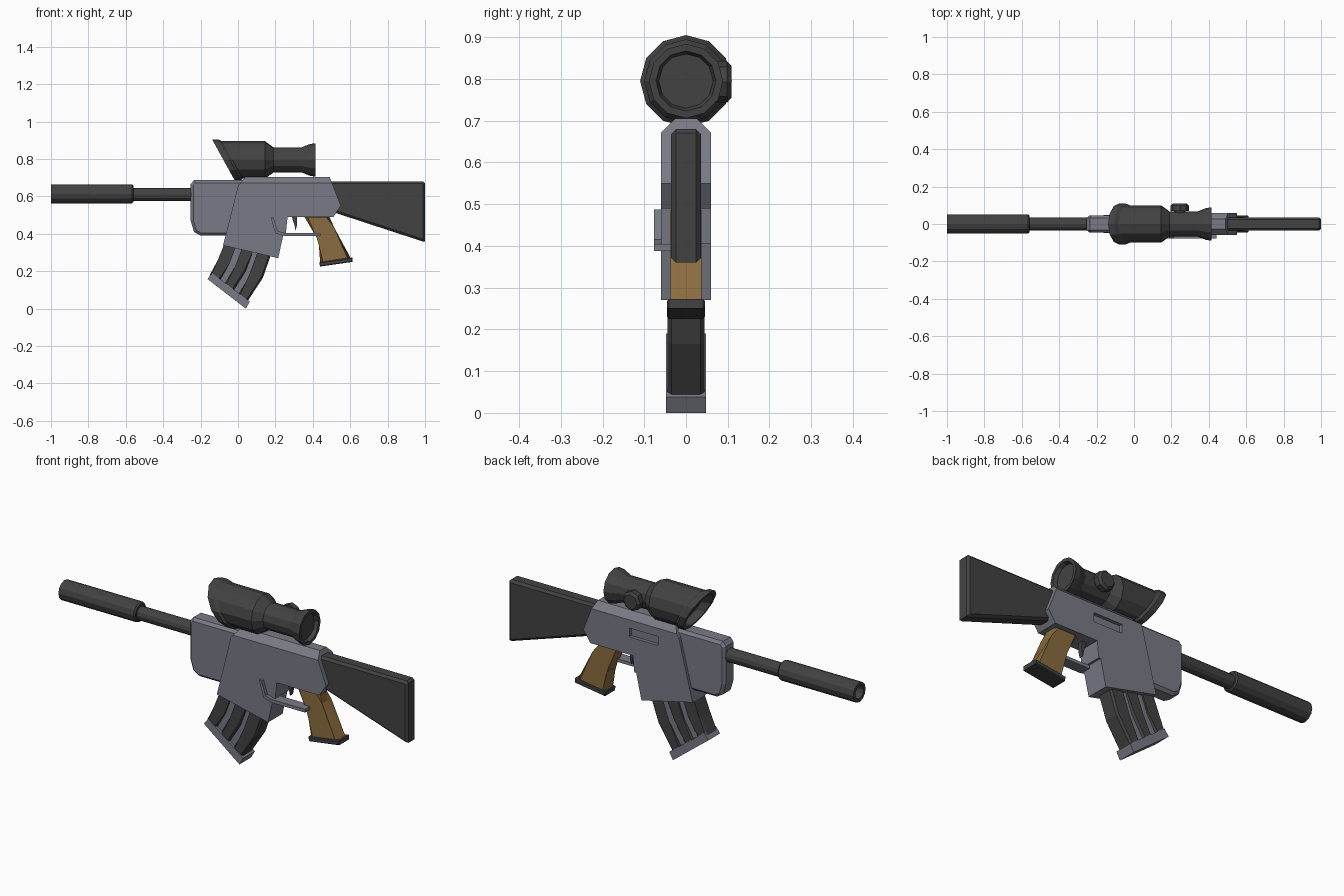
import bpy, bmesh, math
from mathutils import Vector

if "Cube" in bpy.data.objects:
    bpy.data.objects.remove(bpy.data.objects["Cube"])


def material(name, rgb):
    m = bpy.data.materials.new(name)
    m.diffuse_color = (*rgb, 1)
    m.use_nodes = True
    m.node_tree.nodes["Principled BSDF"].inputs["Base Color"].default_value = m.diffuse_color
    return m


STEEL = material("blue_grey_metal", (0.19, 0.195, 0.235))
DARK = material("dark_polymer", (0.055, 0.055, 0.055))
WOOD = material("wood", (0.26, 0.15, 0.05))


def finish(bm, name, mat):
    bmesh.ops.recalc_face_normals(bm, faces=bm.faces)
    mesh = bpy.data.meshes.new(name)
    bm.to_mesh(mesh)
    bm.free()
    mesh.materials.append(mat)
    ob = bpy.data.objects.new(name, mesh)
    bpy.context.collection.objects.link(ob)
    return ob


def plate(name, pts, y0, y1, mat, bevel=0, top_chamfer=None):
    """Side profile (x, z) extruded from y0 to y1."""
    bm = bmesh.new()
    loops = [[bm.verts.new((x, y, z)) for x, z in pts] for y in (y0, y1)]
    n = len(pts)
    for loop in loops:
        bm.faces.new(loop)
    for i in range(n):
        j = (i + 1) % n
        bm.faces.new((loops[0][i], loops[0][j], loops[1][j], loops[1][i]))
    outline = [e for e in bm.edges if abs(e.verts[0].co.y - e.verts[1].co.y) < 1e-5]
    if top_chamfer:
        zmin, bevel = top_chamfer
        outline = [e for e in outline if all(v.co.z > zmin for v in e.verts)]
    if bevel:
        bmesh.ops.bevel(bm, geom=outline, offset=bevel, segments=1,
                        affect='EDGES', clamp_overlap=True)
    return finish(bm, name, mat)


def lathe(name, rings, centre, mat, sides=12, axis='X'):
    """Rings of (position, radius, slant) around an axis, capped at both ends."""
    bm = bmesh.new()
    loops = []
    for p, r, slant in rings:
        loop = []
        for i in range(sides):
            a = 2 * math.pi * i / sides
            c, s = r * math.cos(a), r * math.sin(a)
            co = (p - slant * s, c, s) if axis == 'X' else (c, p, s)
            loop.append(bm.verts.new(Vector(co) + Vector(centre)))
        loops.append(loop)
    for a, b in zip(loops, loops[1:]):
        for i in range(sides):
            j = (i + 1) % sides
            bm.faces.new((a[i], a[j], b[j], b[i]))
    bm.faces.new(loops[0])
    bm.faces.new(loops[-1])
    return finish(bm, name, mat)


# Barrel and hollow suppressor
lathe("barrel", [(-0.6, 0.035, 0), (-0.2, 0.035, 0)], (0, 0, 0.61), DARK)
lathe("suppressor", [(-0.95, 0.034, 0), (-1, 0.034, 0), (-1, 0.051, 0),
                     (-0.567, 0.051, 0), (-0.56, 0.045, 0)], (0, 0, 0.614), DARK)

# Handguard
plate("handguard", [(-0.253, 0.665), (-0.235, 0.687), (0.04, 0.687), (0.04, 0.6),
                    (-0.045, 0.39), (-0.2, 0.39), (-0.235, 0.41), (-0.253, 0.47)],
      -0.045, 0.045, STEEL, 0.014)

# Receiver with chamfered top and recessed ejection port
receiver = plate("receiver", [
    (0.04, 0.705), (0.49, 0.705), (0.55, 0.55), (0.51, 0.49), (0.265, 0.49),
    (0.256, 0.405), (0.245, 0.405), (0.215, 0.27), (-0.08, 0.338),
    (-0.05, 0.455), (0.0, 0.655)], -0.06, 0.06, STEEL, top_chamfer=(0.7, 0.034))
cutter = plate("port_cutter", [(0.12, 0.582), (0.285, 0.582), (0.285, 0.628), (0.12, 0.628)],
               0.042, 0.1, STEEL)
cutter.hide_render = True
cutter.hide_viewport = True
port = receiver.modifiers.new("port", 'BOOLEAN')
port.operation = 'DIFFERENCE'
port.object = cutter

# Curved magazine: three raised bands over a narrower core
FRONT = [(-0.05, 0.42), (-0.078, 0.334), (-0.108, 0.26), (-0.152, 0.178)]
REAR = [(0.185, 0.37), (0.175, 0.285), (0.133, 0.165), (0.05, 0.038)]


def mag_strip(name, u0, u1, half, mat, bevel):
    def edge(u):
        return [(f[0] + (r[0] - f[0]) * u, f[1] + (r[1] - f[1]) * u)
                for f, r in zip(FRONT, REAR)]
    plate(name, edge(u0) + edge(u1)[::-1], -half, half, mat, bevel)


mag_strip("magazine_core", 0.04, 0.96, 0.035, STEEL, 0)
for k, (u0, u1) in enumerate([(0, 0.25), (0.38, 0.62), (0.75, 1)]):
    mag_strip(f"magazine_band_{k + 1}", u0, u1, 0.044, DARK, 0.009)
plate("magazine_base", [(-0.163, 0.158), (-0.138, 0.19), (0.063, 0.038), (0.042, 0)],
      -0.048, 0.048, STEEL)

# Trigger and its guard
plate("trigger", [(0.285, 0.5), (0.315, 0.5), (0.316, 0.45), (0.308, 0.415),
                  (0.302, 0.445)], -0.012, 0.012, DARK)
plate("trigger_guard", [(0.175, 0.487), (0.19, 0.487), (0.212, 0.415), (0.25, 0.405),
                        (0.44, 0.405), (0.44, 0.388), (0.25, 0.388), (0.2, 0.402)],
      -0.077, -0.02, STEEL)

# Pistol grip and cap
plate("grip", [(0.35, 0.5), (0.485, 0.5), (0.5, 0.43), (0.608, 0.26), (0.44, 0.235),
               (0.447, 0.34), (0.42, 0.38)], -0.037, 0.037, WOOD, 0.014)
plate("grip_cap", [(0.435, 0.248), (0.612, 0.273), (0.612, 0.25), (0.438, 0.225)],
      -0.045, 0.045, DARK, 0.004)

# Stock
plate("stock", [(0.45, 0.68), (0.99, 0.68), (1, 0.67), (1, 0.36), (0.985, 0.36),
                (0.45, 0.535)], -0.036, 0.036, DARK, 0.012)

# Scope with slanted hood and recessed lenses, plus side knob
S = 0.55
lathe("scope", [(-0.03, 0.08, S), (-0.078, 0.092, S), (-0.078, 0.11, S), (-0.045, 0.11, S),
                (-0.03, 0.1, S), (0.145, 0.1, 0), (0.19, 0.067, 0), (0.34, 0.067, 0),
                (0.385, 0.085, 0), (0.414, 0.089, 0), (0.414, 0.072, 0), (0.395, 0.065, 0)],
      (0, 0, 0.795), DARK)
lathe("scope_knob", [(0.04, 0.03, 0), (0.07, 0.03, 0), (0.07, 0.05, 0),
                     (0.098, 0.05, 0), (0.109, 0.038, 0)],
      (0.245, 0, 0.793), DARK, sides=8, axis='Y')
